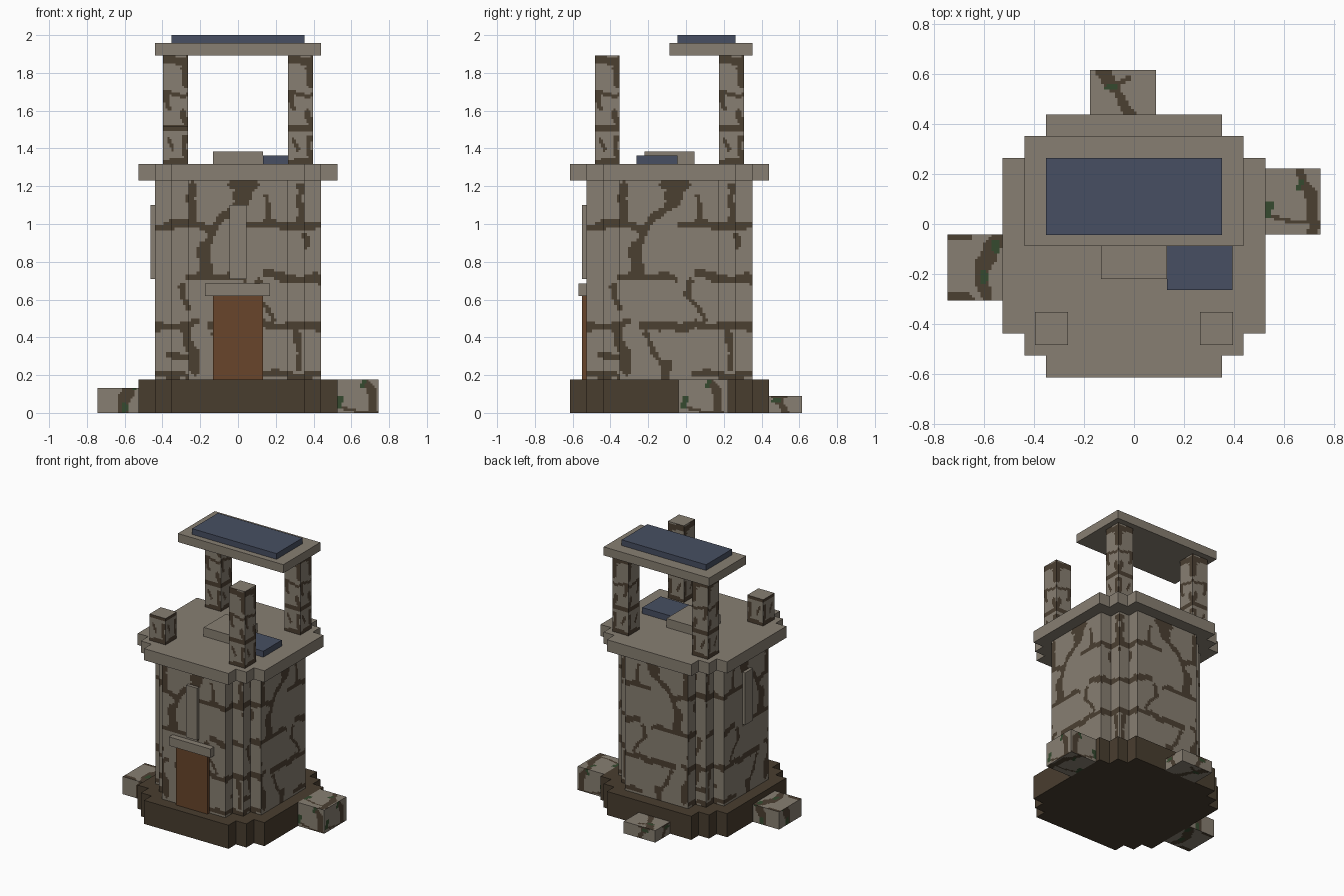
import bpy, bmesh
from mathutils import Vector, noise

if "Cube" in bpy.data.objects:
    bpy.data.objects.remove(bpy.data.objects["Cube"])

U = 0.0877      # building block unit
CY = -U         # tower axis sits one unit forward


def mat(name, rgb):
    m = bpy.data.materials.new(name)
    m.diffuse_color = (*rgb, 1)
    m.use_nodes = True
    m.node_tree.nodes["Principled BSDF"].inputs["Base Color"].default_value = m.diffuse_color
    return m


STONE = mat("grey stone", (0.245, 0.212, 0.168))
MORTAR = mat("brown mortar", (0.070, 0.050, 0.031))
EARTH = mat("dark earth", (0.066, 0.047, 0.028))
WOOD = mat("door wood", (0.138, 0.060, 0.024))
SLATE = mat("blue slate", (0.063, 0.078, 0.122))
MOSS = mat("green moss", (0.036, 0.068, 0.028))


def prism(name, outline, z0, z1, *mats):
    """Extrude a plan outline between two heights."""
    bm = bmesh.new()
    f = bm.faces.new([bm.verts.new((x, y, z0)) for x, y in outline])
    top = bmesh.ops.extrude_face_region(bm, geom=[f])["geom"]
    bmesh.ops.translate(bm, vec=(0, 0, z1 - z0),
                        verts=[v for v in top if isinstance(v, bmesh.types.BMVert)])
    bmesh.ops.recalc_face_normals(bm, faces=bm.faces)
    me = bpy.data.meshes.new(name)
    bm.to_mesh(me)
    bm.free()
    for m in mats:
        me.materials.append(m)
    ob = bpy.data.objects.new(name, me)
    bpy.context.collection.objects.link(ob)
    return ob


def rect(x0, x1, y0, y1):
    return [(x0, y0), (x1, y0), (x1, y1), (x0, y1)]


def box(name, x0, x1, y0, y1, z0, z1, *mats):
    return prism(name, rect(x0, x1, y0, y1), z0, z1, *mats)


def stepped(n):
    """Octagon-like plan with stair-stepped corners, n units to each side."""
    q = [(n, n - 2), (n - 1, n - 2), (n - 1, n - 1), (n - 2, n - 1), (n - 2, n)]
    pts = []
    for _ in range(4):
        pts += q
        q = [(-y, x) for x, y in q]
    return [(x * U, y * U + CY) for x, y in pts]


def near(p, segs):
    """True where p lies within the half width of any stroke."""
    for a, b, c, d, w in segs:
        s, e = Vector((a, b)), Vector((c, d))
        t = max(0, min(1, (p - s).dot(e - s) / max((e - s).length_squared, 1e-9)))
        if (p - s.lerp(e, t)).length < w:
            return True
    return False


def paint(ob, centre, step, strokes, moss=(), tops=False):
    """Cut the faces into a fine grid and colour cells by ragged strokes."""
    bm = bmesh.new()
    bm.from_mesh(ob.data)
    if not tops:  # horizontal faces stay whole
        caps = [f for f in bm.faces if abs(f.normal.z) > 0.5]
        rings = [[v.co.copy() for v in f.verts] for f in caps]
        bmesh.ops.delete(bm, geom=caps, context="FACES_ONLY")
    for ax in range(3):
        vals = [v.co[ax] for v in bm.verts]
        lo, hi = min(vals), max(vals)
        n = round((hi - lo) / step)
        no = Vector((0, 0, 0))
        no[ax] = 1
        for i in range(1, n):
            bmesh.ops.bisect_plane(bm, geom=bm.verts[:] + bm.edges[:] + bm.faces[:],
                                   plane_co=no * (lo + (hi - lo) * i / n), plane_no=no, dist=1e-5)
    bm.normal_update()
    for f in bm.faces:
        p = f.calc_center_median() - Vector(centre)
        n = f.normal
        if abs(n.z) > 0.5:
            q = Vector((p.x, p.y))
        else:
            q = Vector((p.y if abs(n.x) > 0.5 else p.x, p.z))
        k = Vector((q.x * 11, q.y * 11, 3.7))
        q += 0.022 * Vector((noise.noise(k), noise.noise(k + Vector((9, 5, 2)))))
        f.material_index = 2 if near(q, moss) else 1 if near(q, strokes) else 0
    if not tops:
        for r in rings:
            bm.faces.new([bm.verts.new(c) for c in r]).material_index = 0
    bm.to_mesh(ob.data)
    bm.free()


# Foundation, tower wall and cap
prism("foundation", stepped(6), 0, 0.177, EARTH)
wall = prism("tower_wall", stepped(5), 0.177, 1.23, STONE, MORTAR)
prism("tower_cap", stepped(6), 1.23, 1.317, STONE)

# Mortar courses, then upright joints and worn patches
courses = [
    (-.44, .99, -.12, .985, .02), (.06, 1.0, .44, .99, .02),
    (-.27, .72, .02, .715, .022), (.15, .74, .44, .70, .022),
    (-.44, .46, -.22, .47, .02), (-.14, .46, .44, .46, .022),
    (-.44, .20, -.28, .20, .02), (.13, .20, .44, .20, .02)]
joints = [
    (-.02, 1.22, .08, 1.22, .04), (.02, 1.2, .02, 1.13, .045), (.0, 1.1, -.12, 1.0, .02),
    (-.25, 1.2, -.24, 1.0, .018), (.17, 1.03, .16, 1.14, .012), (.33, 1.2, .34, 1.0, .018),
    (-.13, .98, -.18, .88, .022), (-.18, .88, -.17, .74, .035), (.36, .95, .36, .88, .015),
    (.1, .7, .1, .62, .02), (.1, .62, .2, .5, .013), (-.3, .68, -.25, .55, .014),
    (-.28, .44, -.24, .32, .026), (-.24, .32, -.22, .22, .022), (-.36, .32, -.28, .3, .016),
    (-.12, .42, -.02, .22, .014), (.0, .27, -.02, .2, .022), (.3, .44, .33, .24, .014)]
paint(wall, (0, CY, 0), U / 6, courses + joints)

# Doorway and arrow slits
box("door", -1.5 * U, 1.5 * U, -.55, -6 * U, .177, .62, WOOD)
box("door_lintel", -.175, .17, -.57, -6 * U, .618, .684, STONE)
box("front_slit", -.045, .045, -.55, -6 * U, .708, 1.1, STONE)
box("side_slit", -.462, -5 * U, CY - .045, CY + .045, .708, 1.1, STONE)

# Corner posts: three whole, one broken
post_strokes = [(-.07, .555, .07, .56, .022), (-.07, .38, .07, .375, .012),
                (.045, .52, .06, .44, .02), (-.05, .36, -.03, .30, .012),
                (-.07, .19, .07, .20, .012), (.04, .28, .06, .21, .018),
                (-.07, .0, .07, .01, .022), (-.05, .13, -.02, .08, .012),
                (.05, .15, .06, .05, .016)]
for name, x, y, top in (("back_left_post", -.33, .24, 1.893),
                        ("back_right_post", .33, .24, 1.893),
                        ("front_right_post", .33, -.417, 1.893),
                        ("broken_post", -.33, -.417, 1.515)):
    h = .066
    post = box(name, x - h, x + h, y - h, y + h, 1.317, top, STONE, MORTAR)
    paint(post, (x, y, 1.317), U / 8, post_strokes)

# Remaining roof and fallen pieces on the cap
box("roof_slab", -5 * U, 5 * U, -U, 4 * U, 1.893, 1.957, STONE)
box("roof_slate", -4 * U, 4 * U, -.044, 3 * U, 1.957, 2.0, SLATE)
box("fallen_slab", -1.5 * U, 1.5 * U, -.219, .044, 1.317, 1.384, STONE)
box("fallen_slate", 1.5 * U, 4.5 * U, -3 * U, -.044, 1.317, 1.362, SLATE)

# Mossy blocks on the ground
rocks = [
    ("left_rock", (-.745, -6 * U, -.305, -.041, 0, .132),
     [(.09, .11, .02, -.02, .028), (.02, -.02, .04, -.13, .02),
      (-.11, .13, -.03, .125, .014), (-.11, -.12, -.03, -.12, .02)],
     [(.09, .07, .09, .1, .014), (.03, -.05, .03, -.03, .014)]),
    ("right_rock", (6 * U, .745, -.041, .222, 0, .177),
     [(.03, .13, .07, .03, .02), (.07, .03, .08, -.13, .026), (-.08, -.06, .05, -.08, .008)],
     [(-.1, -.05, -.09, -.02, .018), (.03, .06, .04, .08, .014)]),
    ("back_rock", (-.175, .087, 5.99 * U - U, .615, 0, .09),
     [(-.09, .09, -.03, .01, .022), (-.03, .01, .03, -.09, .016), (.03, .06, -.03, .02, .012)],
     [(-.06, .02, -.03, .02, .016)])]
for name, b, brown, green in rocks:
    rock = box(name, *b, STONE, MORTAR, MOSS)
    mid = [(b[i] + b[i + 1]) / 2 for i in (0, 2, 4)]
    paint(rock, mid, U / 8, brown, green, tops=True)
